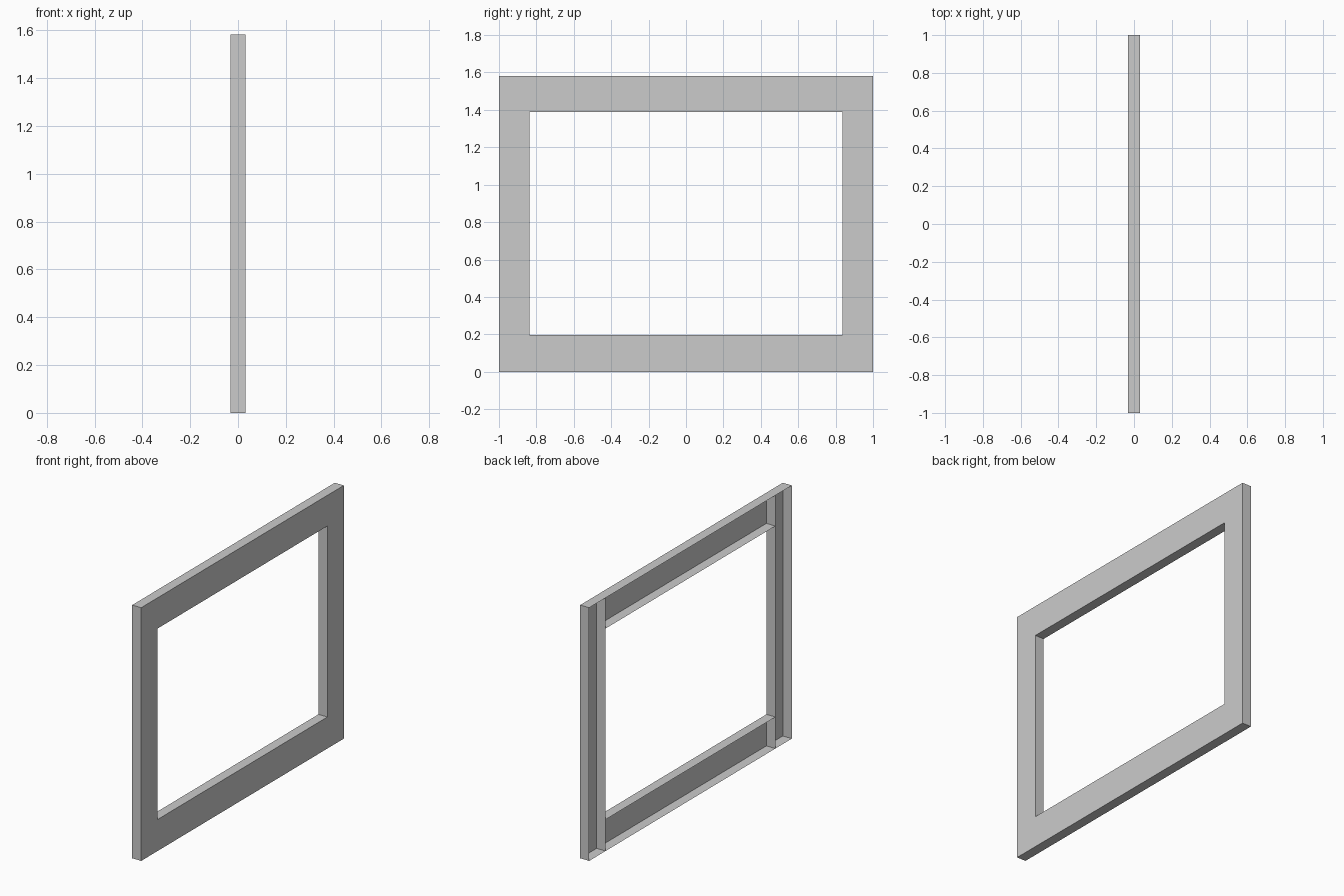
import bpy, bmesh
from mathutils import Vector

if "Cube" in bpy.data.objects:
    bpy.data.objects.remove(bpy.data.objects["Cube"])

DEPTH = 0.062          # thickness along x
W = 1.0                # half width
INNER = 0.838          # half width of the opening
H = 1.582              # total height
SILL, HEAD = 0.197, 1.39   # opening bottom and top


def tray(name, y0, y1, z0, z1, open_ends=False):
    """Thin-walled box, open on the -x side (and optionally at both y ends)."""
    bm = bmesh.new()
    bmesh.ops.create_cube(bm, size=1)
    for v in bm.verts:
        v.co = Vector((v.co.x * DEPTH,
                       (y0 + y1) / 2 + v.co.y * (y1 - y0),
                       (z0 + z1) / 2 + v.co.z * (z1 - z0)))
    bm.normal_update()
    drop = [f for f in bm.faces
            if f.normal.x < -0.5 or (open_ends and abs(f.normal.y) > 0.5)]
    bmesh.ops.delete(bm, geom=drop, context='FACES')
    mesh = bpy.data.meshes.new(name)
    bm.to_mesh(mesh)
    bm.free()
    obj = bpy.data.objects.new(name, mesh)
    bpy.context.collection.objects.link(obj)
    return obj


# Full-height side posts
tray("left_post", -W, -INNER, 0, H)
tray("right_post", INNER, W, 0, H)

# Rails between the posts, which close off their ends
tray("bottom_rail", -INNER, INNER, 0, SILL, open_ends=True)
tray("top_rail", -INNER, INNER, HEAD, H, open_ends=True)
